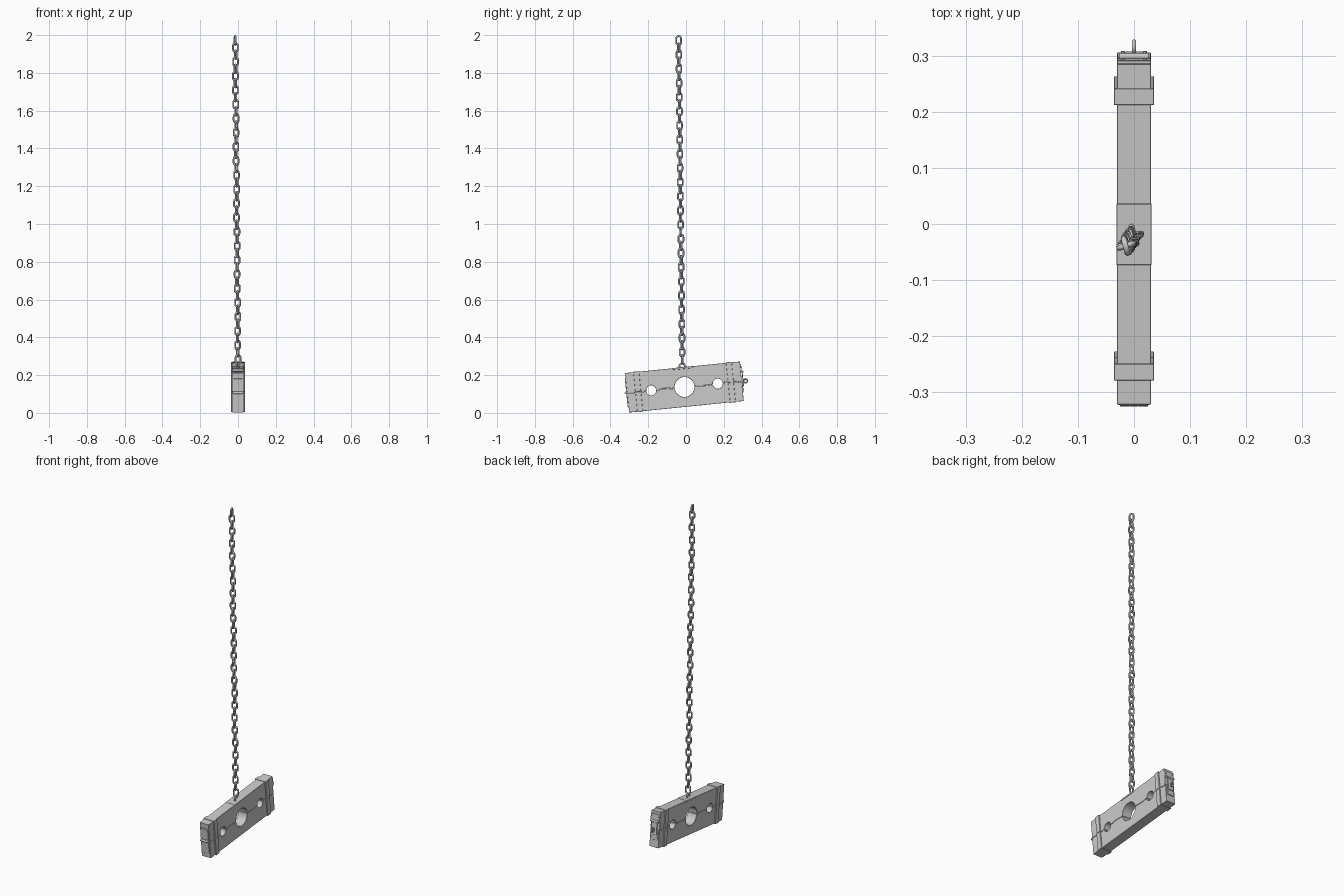
import bpy, bmesh, random
from math import pi, sin, cos, radians
from mathutils import Matrix, Vector

if "Cube" in bpy.data.objects:
    bpy.data.objects.remove(bpy.data.objects["Cube"])

random.seed(4)
TILT = Matrix.Translation((0, -0.008, 0.137)) @ Matrix.Rotation(radians(5.76), 4, 'X')
HALF_Y, HALF_Z, HALF_X = 0.305, 0.105, 0.030


def add_object(name, bm, matrix, bevel=0.0):
    bmesh.ops.recalc_face_normals(bm, faces=bm.faces[:])
    me = bpy.data.meshes.new(name)
    bm.to_mesh(me)
    bm.free()
    ob = bpy.data.objects.new(name, me)
    bpy.context.collection.objects.link(ob)
    ob.matrix_world = matrix
    if bevel:
        mod = ob.modifiers.new("bevel", 'BEVEL')
        mod.width, mod.segments = bevel, 1
        mod.limit_method, mod.angle_limit = 'ANGLE', radians(50)
    return ob


def box(name, lo, hi, bevel=0.001):
    bm = bmesh.new()
    bmesh.ops.create_cube(bm, size=1)
    for v in bm.verts:
        v.co = Vector([(a + b) / 2 + c * (b - a) for a, b, c in zip(lo, hi, v.co)])
    return add_object(name, bm, TILT, bevel)


def cylinder(name, centre, radius, length, axis='X', sides=12):
    bm = bmesh.new()
    bmesh.ops.create_cone(bm, cap_ends=True, segments=sides, radius1=radius,
                          radius2=radius, depth=length)
    rot = Matrix.Rotation(pi / 2, 4, 'Y' if axis == 'X' else 'X')
    return add_object(name, bm, TILT @ Matrix.Translation(centre) @ rot)


def loop_bmesh(path, wire, sides=8):
    """Sweep a round wire along a closed path in the local yz plane."""
    bm = bmesh.new()
    n, rings = len(path), []
    for i, (y, z) in enumerate(path):
        t = Vector(path[(i + 1) % n]) - Vector(path[i - 1])
        t.normalize()
        rings.append([bm.verts.new((wire * sin(2 * pi * k / sides),
                                    y + t.y * wire * cos(2 * pi * k / sides),
                                    z - t.x * wire * cos(2 * pi * k / sides)))
                      for k in range(sides)])
    for i in range(n):
        a, b = rings[i], rings[(i + 1) % n]
        for k in range(sides):
            m = (k + 1) % sides
            f = bm.faces.new((a[k], a[m], b[m], b[k]))
            f.smooth = True
    return bm


def stadium(half_width, half_length, seg=6):
    s = half_length - half_width
    return ([(half_width * cos(pi * i / seg), s + half_width * sin(pi * i / seg)) for i in range(seg + 1)] +
            [(-half_width * cos(pi * i / seg), -s - half_width * sin(pi * i / seg)) for i in range(seg + 1)])


# Uneven seam, interrupted by the three holes
holes = [(-0.177, 0.026), (0.0, 0.052), (0.177, 0.026)]
gaps = [(-HALF_Y, -0.203), (-0.151, -0.052), (0.052, 0.151), (0.203, HALF_Y)]
seam = [[(a + (b - a) * i / 6, 0 if i in (0, 6) else random.uniform(-0.004, 0.004))
         for i in range(7)] for a, b in gaps]

# Upper and lower wooden halves
for name, side in (("upper_board", 1), ("lower_board", -1)):
    outline = []
    for i, run in enumerate(seam):
        outline += [(y, z + side * 0.0008) for y, z in run]
        if i < 3:
            c, r = holes[i]
            outline += [(c - r * cos(pi * k / 16), side * (0.0008 + r * sin(pi * k / 16)))
                        for k in range(1, 16)]
    outline += [(HALF_Y, side * HALF_Z), (-HALF_Y, side * HALF_Z)]
    bm = bmesh.new()
    face = bm.faces.new([bm.verts.new((-HALF_X, y, z)) for y, z in outline])
    ext = bmesh.ops.extrude_face_region(bm, geom=[face])
    bmesh.ops.translate(bm, vec=(2 * HALF_X, 0, 0),
                        verts=[v for v in ext["geom"] if isinstance(v, bmesh.types.BMVert)])
    add_object(name, bm, TILT, 0.001)

# Metal straps on each end, one per half
for y, end in ((-0.2465, "left"), (0.2465, "right")):
    for half, z0, z1 in (("upper", 0.001, 0.1075), ("lower", -0.1075, -0.001)):
        box(f"{end}_{half}_strap", (-0.036, y - 0.015, z0), (0.036, y + 0.015, z1))

# Hinge on the left end
for half, z0, z1 in (("upper", 0.006, 0.075), ("lower", -0.075, -0.006)):
    box(f"hinge_{half}_leaf", (-0.025, -0.310, z0), (0.025, -0.304, z1))
for i, x in enumerate((-0.017, 0, 0.017)):
    cylinder(f"hinge_knuckle_{i}", (x, -0.312, 0), 0.007, 0.016)
cylinder("hinge_pin", (0, -0.312, 0), 0.004, 0.056)

# Hasp, its hinge, staple and rivets on the right end
box("hasp_upper_plate", (-0.030, 0.304, 0.050), (0.030, 0.310, 0.090))
box("hasp_lower_plate", (-0.025, 0.304, -0.060), (0.025, 0.309, -0.002))
box("hasp_flap", (-0.018, 0.309, -0.030), (0.018, 0.314, 0.048))
cylinder("hasp_hinge", (0, 0.313, 0.049), 0.006, 0.052)
add_object("hasp_staple", loop_bmesh(stadium(0.010, 0.0101), 0.004),
           TILT @ Matrix.Translation((0, 0.325, 0.0)))
for i, (x, z) in enumerate([(sx * 0.020, z) for sx in (-1, 1) for z in (0.075, -0.045)]):
    cylinder(f"hasp_rivet_{i}", (x, 0.311, z), 0.003, 0.004, 'Y', 8)

# Mounting plate and staple for the chain
box("chain_plate", (-0.0312, -0.055, 0.096), (0.0312, 0.055, 0.106))
twist = Matrix.Rotation(radians(17), 4, 'Z')
add_object("chain_staple", loop_bmesh(stadium(0.016, 0.0165), 0.005),
           Matrix.Translation((0.0, -0.020, 0.245)) @ twist)

# Chain of alternating links, leaning slightly
COUNT = 46
top, bottom = Vector((-0.015, -0.039, 1.9715)), Vector((0.0, -0.020, 0.284))
wander = 0.0015
link_mesh = None
for i in range(COUNT):
    p = top.lerp(bottom, i / (COUNT - 1))
    p.x += wander * sin(i * 0.7)
    rot = Matrix.Rotation(radians(17 + 90 * (i % 2) + random.uniform(-6, 6)), 4, 'Z')
    m = Matrix.Translation(p) @ rot
    if link_mesh is None:
        link_mesh = add_object("chain_link_0", loop_bmesh(stadium(0.0135, 0.0235), 0.005), m).data
    else:
        ob = bpy.data.objects.new(f"chain_link_{i}", link_mesh)
        bpy.context.collection.objects.link(ob)
        ob.matrix_world = m
